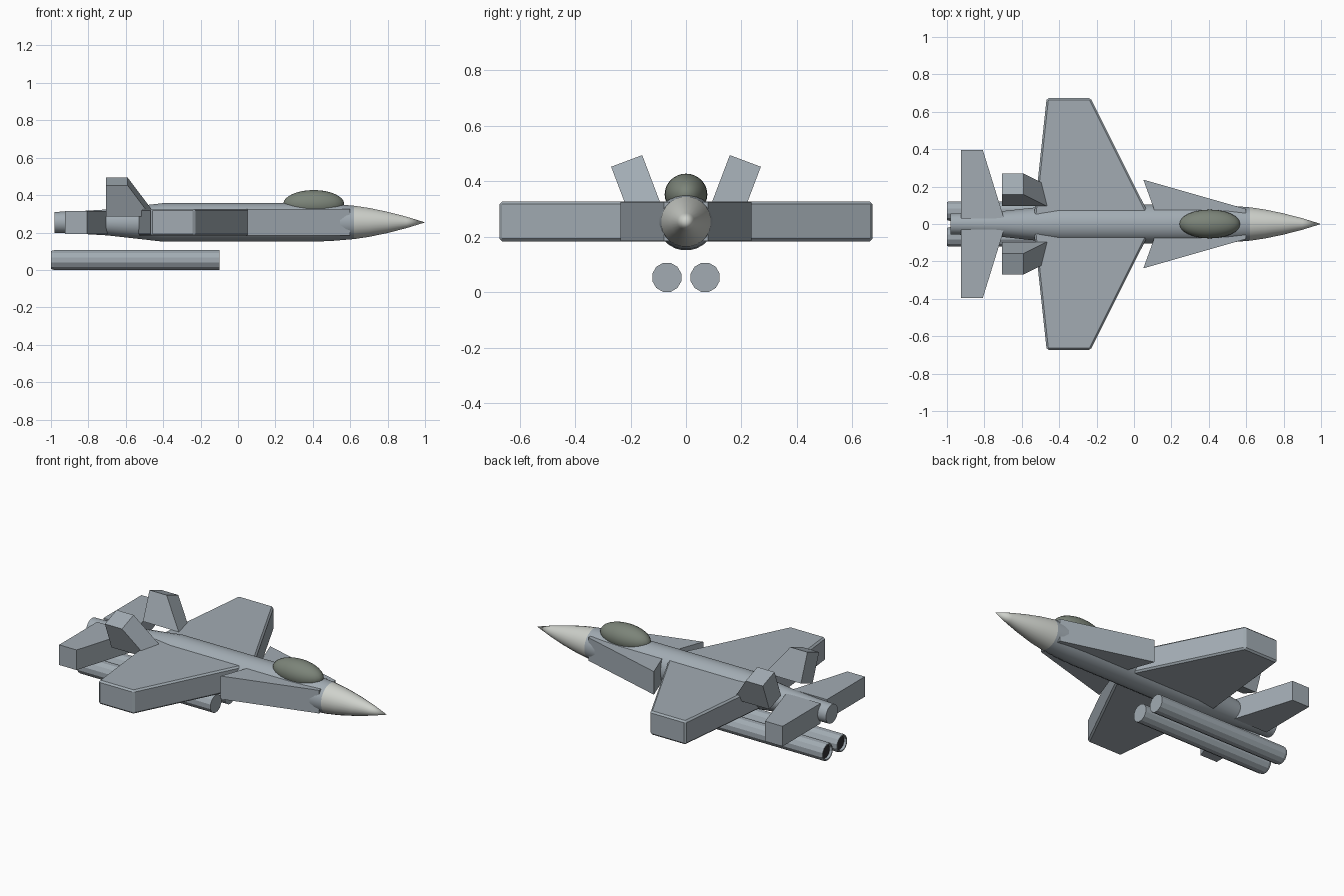
import bpy, bmesh, math
from mathutils import Vector

if "Cube" in bpy.data.objects:
    bpy.data.objects.remove(bpy.data.objects["Cube"])


def material(name, color):
    m = bpy.data.materials.new(name)
    m.diffuse_color = (*color, 1)
    m.use_nodes = True
    m.node_tree.nodes["Principled BSDF"].inputs["Base Color"].default_value = m.diffuse_color
    return m


GREY = material("body_grey", (0.36, 0.41, 0.45))
PALE = material("nose_pale", (0.62, 0.64, 0.60))
GLASS = material("canopy_glass", (0.20, 0.23, 0.19))
DARK = material("nozzle_dark", (0.03, 0.03, 0.035))


def finish(bm, name, mat, smooth=False):
    bmesh.ops.remove_doubles(bm, verts=bm.verts, dist=1e-5)
    bmesh.ops.recalc_face_normals(bm, faces=bm.faces)
    me = bpy.data.meshes.new(name)
    bm.to_mesh(me)
    bm.free()
    ob = bpy.data.objects.new(name, me)
    bpy.context.collection.objects.link(ob)
    me.materials.append(mat)
    if smooth:
        bpy.ops.object.select_all(action='DESELECT')
        ob.select_set(True)
        bpy.context.view_layer.objects.active = ob
        bpy.ops.object.shade_smooth_by_angle(angle=math.radians(35))
    return ob


def lathe(name, profile, y, z, sides, mat, smooth=True):
    """Spin (x, radius) points around a line parallel to x."""
    bm = bmesh.new()
    rings = []
    for x, r in profile:
        rings.append([bm.verts.new((x, y + r * math.cos(a), z + r * math.sin(a)))
                      for a in (math.tau * (i + 0.5) / sides for i in range(sides))])
    for a, b in zip(rings, rings[1:]):
        for i in range(sides):
            j = (i + 1) % sides
            bm.faces.new((a[i], a[j], b[j], b[i]))
    for ring, (x, r) in ((rings[0], profile[0]), (rings[-1], profile[-1])):
        if r > 0.001:
            bm.faces.new(ring)
    bmesh.ops.remove_doubles(bm, verts=bm.verts, dist=1e-5)
    bmesh.ops.dissolve_degenerate(bm, edges=bm.edges, dist=1e-6)
    return finish(bm, name, mat, smooth)


def slab(name, outline, offset, bevel=0):
    """Extrude an outline of 3D points by an offset vector."""
    bm = bmesh.new()
    face = bm.faces.new([bm.verts.new(p) for p in outline])
    new = bmesh.ops.extrude_face_region(bm, geom=[face], use_keep_orig=True)["geom"]
    bmesh.ops.translate(bm, vec=offset,
                        verts=[v for v in new if isinstance(v, bmesh.types.BMVert)])
    ob = finish(bm, name, GREY)
    if bevel:
        mod = ob.modifiers.new("edge_bevel", 'BEVEL')
        mod.width = bevel
        mod.segments = 1
    return ob


# Fuselage and nose cone
AXIS = 0.254
lathe("fuselage", [(-0.98, 0.057), (-0.88, 0.059), (-0.7, 0.07), (-0.52, 0.09),
                   (-0.4, 0.104), (0.4, 0.104), (0.5, 0.1), (0.62, 0.09)],
      0, AXIS, 24, GREY)
lathe("nose_cone", [(0.62, 0.09), (0.7, 0.078), (0.8, 0.057), (0.9, 0.031), (1.0, 0)],
      0, AXIS, 24, PALE)

# Canopy
bm = bmesh.new()
bmesh.ops.create_uvsphere(bm, u_segments=24, v_segments=16, radius=1)
bmesh.ops.scale(bm, vec=(0.163, 0.077, 0.075), verts=bm.verts)
bmesh.ops.translate(bm, vec=(0.405, 0, 0.352), verts=bm.verts)
finish(bm, "canopy", GLASS, True)

for side, s in (("left", 1), ("right", -1)):
    # Main wing
    slab(side + "_wing", [(x, s * y, 0.183) for x, y in
         ((0.085, 0.04), (-0.232, 0.673), (-0.467, 0.673), (-0.535, 0.04))],
         (0, 0, 0.144), 0.01)

    # Forward intake strake
    slab(side + "_strake", [(x, s * y, 0.185) for x, y in
         ((0.6, 0.08), (0.05, 0.237), (0.107, 0.08), (0.12, 0.04), (0.6, 0.04))],
         (0, 0, 0.14))

    # Horizontal tail
    slab(side + "_tailplane", [(x, s * y, 0.192) for x, y in
         ((-0.695, 0.03), (-0.808, 0.395), (-0.925, 0.395), (-0.925, 0.03))],
         (0, 0, 0.122))

    # Canted vertical tail: outline on its inner face, thickened outward
    slab(side + "_fin", [(x, s * y, z) for x, y, z in
         ((-0.705, 0.095, 0.328), (-0.465, 0.095, 0.328),
          (-0.59, 0.158, 0.494), (-0.705, 0.158, 0.494))],
         Vector((0, s * 0.112, -0.042)))

    # Underslung engine with recessed dark nozzle
    lathe(side + "_engine", [(-0.1, 0.054), (-0.985, 0.054), (-1.0, 0.05),
                             (-1.0, 0.043), (-0.975, 0.04)],
          s * 0.069, 0.053, 12, GREY, False)
    lathe(side + "_nozzle", [(-0.97, 0.04), (-0.985, 0.0405)],
          s * 0.069, 0.053, 12, DARK, False)
